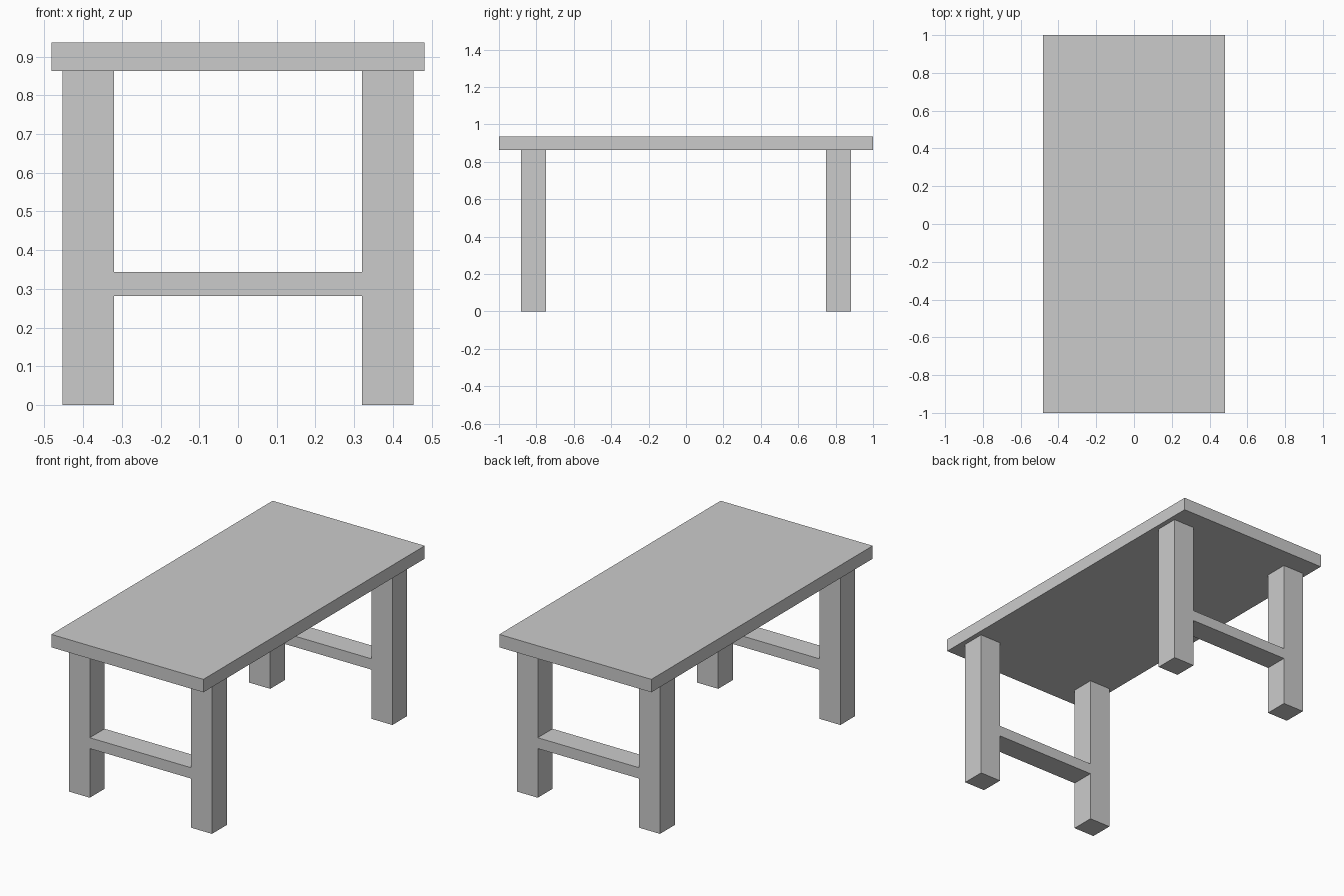
import bpy

if "Cube" in bpy.data.objects:
    bpy.data.objects.remove(bpy.data.objects["Cube"])


def box(name, x, y, z):
    """Box from (min, max) ranges on each axis."""
    ranges = (x, y, z)
    bpy.ops.mesh.primitive_cube_add(size=1, location=[(a + b) / 2 for a, b in ranges])
    obj = bpy.context.object
    obj.name = name
    obj.scale = [b - a for a, b in ranges]
    bpy.ops.object.transform_apply(location=False, rotation=False, scale=True)
    return obj


def span(side, inner, outer):
    """Mirror an inner/outer range to the given side of an axis."""
    return tuple(sorted((side * inner, side * outer)))


LEG_X = (0.32, 0.453)
LEG_Y = (0.748, 0.882)
TOP_Z = (0.862, 0.936)

# Tabletop slab
box("tabletop", (-0.481, 0.481), (-1, 1), TOP_Z)

# A pair of legs and a full-depth stretcher at each end
for end, sy in (("front", -1), ("back", 1)):
    y = span(sy, *LEG_Y)
    for side, sx in (("left", -1), ("right", 1)):
        box(f"{end}_{side}_leg", span(sx, *LEG_X), y, (0, TOP_Z[0]))
    box(f"{end}_stretcher", (-LEG_X[0], LEG_X[0]), y, (0.281, 0.343))
